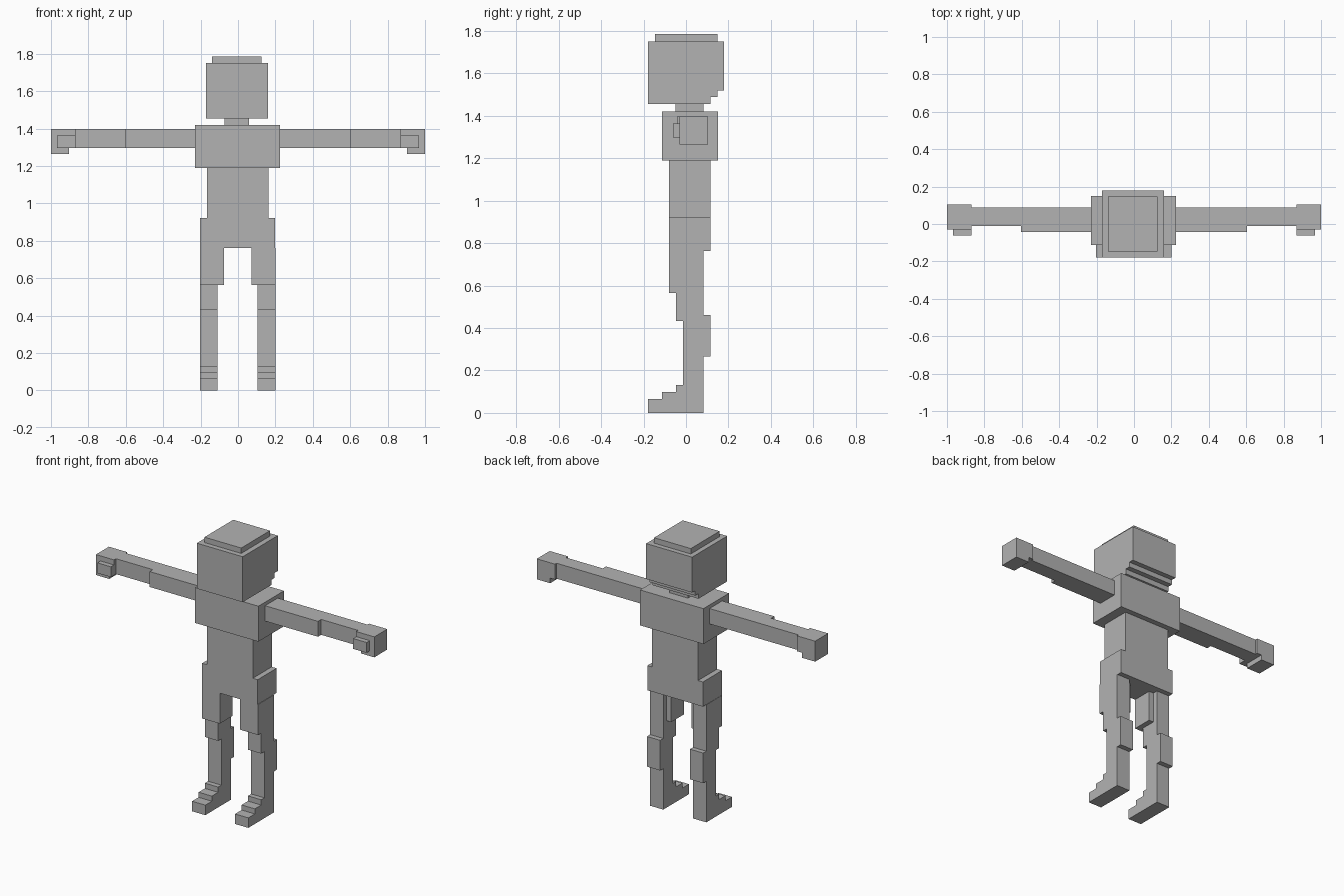
import bpy
import bmesh

default = bpy.data.objects.get("Cube")
if default:
    bpy.data.objects.remove(default, do_unlink=True)

GREY = (0.45, 0.45, 0.45, 1)
grey = bpy.data.materials.new("plain_grey")
grey.use_nodes = True
grey.diffuse_color = GREY
grey.node_tree.nodes["Principled BSDF"].inputs["Base Color"].default_value = GREY


def prism(name, x0, x1, outline):
    """Extrude a side outline of (y, z) points from x0 to x1."""
    bm = bmesh.new()
    face = bm.faces.new([bm.verts.new((x0, y, z)) for y, z in outline])
    side = bmesh.ops.extrude_face_region(bm, geom=[face])["geom"]
    moved = [v for v in side if isinstance(v, bmesh.types.BMVert)]
    bmesh.ops.translate(bm, verts=moved, vec=(x1 - x0, 0, 0))
    bmesh.ops.recalc_face_normals(bm, faces=bm.faces)
    mesh = bpy.data.meshes.new(name)
    bm.to_mesh(mesh)
    bm.free()
    mesh.materials.append(grey)
    obj = bpy.data.objects.new(name, mesh)
    bpy.context.collection.objects.link(obj)
    return obj


def box(name, x, y, z):
    return prism(name, x[0], x[1],
                 [(y[0], z[0]), (y[1], z[0]), (y[1], z[1]), (y[0], z[1])])


def pair(name, x, outline, shift=0.0):
    """Left part at +x and its mirrored right twin."""
    prism("left_" + name, x[0] + shift, x[1] + shift, outline)
    prism("right_" + name, shift - x[1], shift - x[0], outline)


def rect(y0, y1, z0, z1):
    return [(y0, z0), (y1, z0), (y1, z1), (y0, z1)]


# Head with a stepped nape, cap and neck
prism("head", -0.17, 0.16, [
    (-0.18, 1.455), (0.115, 1.455), (0.115, 1.488), (0.148, 1.488),
    (0.148, 1.52), (0.18, 1.52), (0.18, 1.75), (-0.18, 1.75)])
box("head_top", (-0.138, 0.126), (-0.147, 0.148), (1.75, 1.785))
box("neck", (-0.071, 0.06), (-0.05, 0.082), (1.42, 1.455))

# Trunk
box("chest", (-0.23, 0.225), (-0.112, 0.15), (1.19, 1.42))
box("waist", (-0.167, 0.162), (-0.08, 0.115), (0.923, 1.19))
box("hips", (-0.202, 0.197), (-0.08, 0.115), (0.763, 0.923))

# Arms and hands
pair("upper_arm", (0.22, 0.605), rect(-0.043, 0.087, 1.297, 1.397))
pair("forearm", (0.605, 0.87), rect(-0.01, 0.087, 1.297, 1.397))
pair("palm", (0.87, 0.904), rect(-0.03, 0.103, 1.297, 1.397))
pair("fingers", (0.904, 1.0), rect(-0.03, 0.103, 1.264, 1.397))
pair("thumb", (0.87, 0.967), rect(-0.062, -0.03, 1.297, 1.364))

# Legs with knee, calf and stepped foot
pair("leg", (0.107, 0.202), [
    (-0.08, 0.763), (-0.08, 0.565), (-0.048, 0.565), (-0.048, 0.432),
    (-0.015, 0.432), (-0.015, 0.132), (-0.048, 0.132), (-0.048, 0.098),
    (-0.113, 0.098), (-0.113, 0.065), (-0.18, 0.065), (-0.18, 0),
    (0.083, 0), (0.083, 0.266), (0.115, 0.266), (0.115, 0.462),
    (0.083, 0.462), (0.083, 0.763)], -0.002)
pair("inner_thigh", (0.073, 0.107), rect(-0.08, 0.05, 0.565, 0.763), -0.002)
